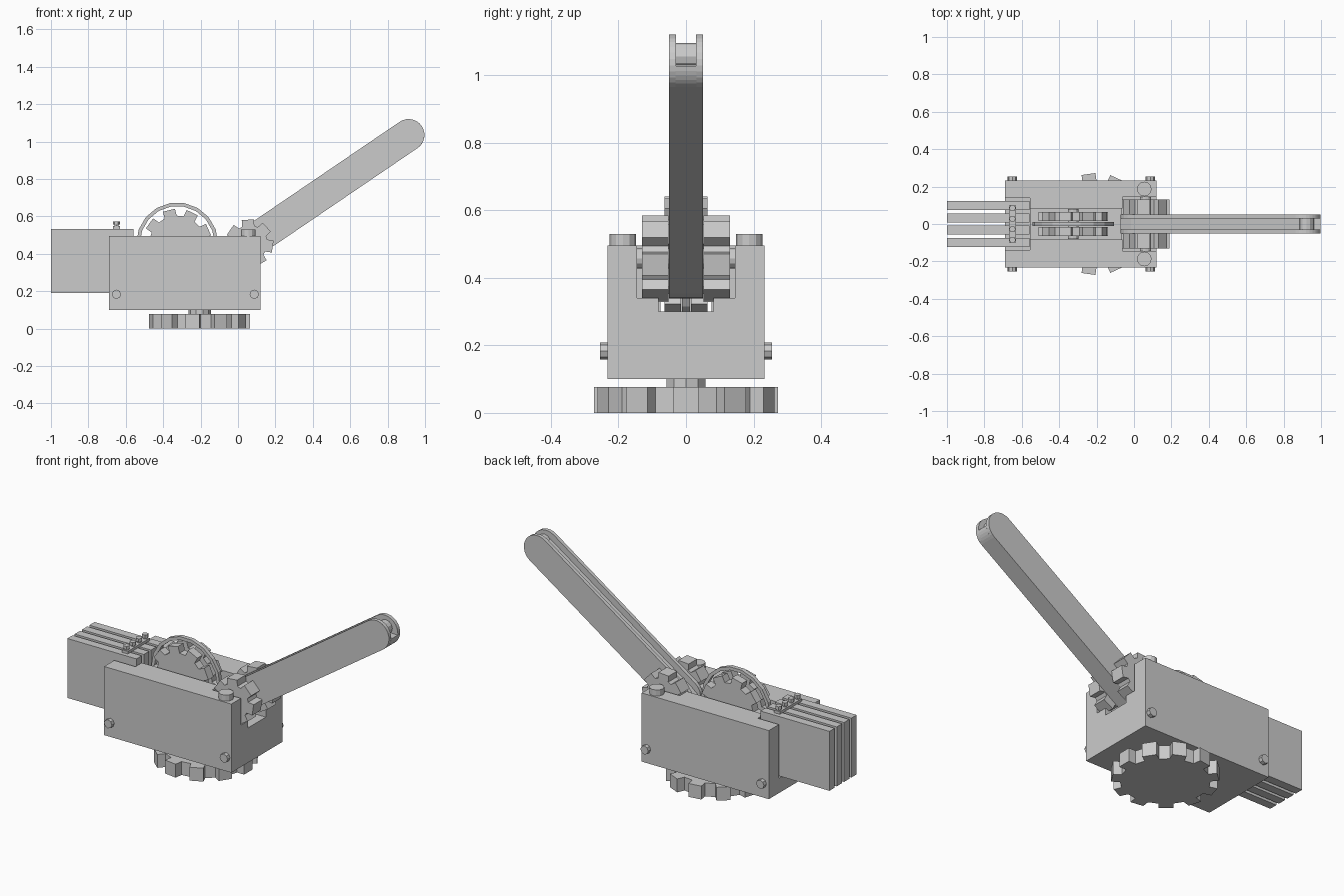
import bpy, bmesh
from math import sin, cos, pi, radians, atan2, hypot
from mathutils import Vector

if "Cube" in bpy.data.objects:
    bpy.data.objects.remove(bpy.data.objects["Cube"])


def prism(name, pts, lo, hi, axis='Y'):
    """Extrude a 2D outline along Y (outline in xz) or Z (outline in xy)."""
    bm = bmesh.new()
    to3 = (lambda a, b: (a, lo, b)) if axis == 'Y' else (lambda a, b: (a, b, lo))
    face = bm.faces.new([bm.verts.new(to3(a, b)) for a, b in pts])
    ext = bmesh.ops.extrude_face_region(bm, geom=[face])
    move = Vector((0, hi - lo, 0)) if axis == 'Y' else Vector((0, 0, hi - lo))
    bmesh.ops.translate(bm, vec=move, verts=[v for v in ext['geom'] if isinstance(v, bmesh.types.BMVert)])
    bmesh.ops.recalc_face_normals(bm, faces=bm.faces)
    me = bpy.data.meshes.new(name)
    bm.to_mesh(me)
    bm.free()
    ob = bpy.data.objects.new(name, me)
    bpy.context.collection.objects.link(ob)
    return ob


def box(name, x0, x1, y0, y1, z0, z1):
    return prism(name, [(x0, y0), (x1, y0), (x1, y1), (x0, y1)], z0, z1, 'Z')


def arc(cx, cy, r, a0, a1, n):
    return [(cx + r * cos(radians(a0 + (a1 - a0) * i / n)),
             cy + r * sin(radians(a0 + (a1 - a0) * i / n))) for i in range(n + 1)]


def disc(name, cx, cy, r, lo, hi, n=12, axis='Y'):
    return prism(name, arc(cx, cy, r, 0, 360, n)[:-1], lo, hi, axis)


def gear(name, cx, cy, root, tip, teeth, width, start, lo, hi, axis='Y'):
    pts = []
    for i in range(teeth):
        a = radians(start) + 2 * pi * i / teeth
        for r, s in ((root, -1), (tip, -1), (tip, 1), (root, 1)):
            w = s * width / 2
            pts.append((cx + r * cos(a) - w * sin(a), cy + r * sin(a) + w * cos(a)))
    return prism(name, pts, lo, hi, axis)


# Base gear and turning shaft
gear("base_gear", -0.205, 0, 0.225, 0.27, 11, 0.075, 0, 0, 0.077, 'Z')
disc("base_shaft", -0.205, 0, 0.06, 0.07, 0.12, 10, 'Z')

# Housing with wheel slot, crank notch and plate slot
body = box("housing", -0.69, 0.12, -0.232, 0.232, 0.10, 0.495)
cuts = [("wheel_slot", -0.57, 0.2, 0.082, 0.30),
        ("crank_notch", -0.062, 0.21, 0.145, 0.34),
        ("plate_slot", -0.8, -0.555, 0.14, 0.185)]
for name, x0, x1, y, z in cuts:
    cutter = box(name + "_cutter", x0, x1, -y, y, z, 0.7)
    cutter.hide_render = True
    cutter.hide_set(True)
    mod = body.modifiers.new(name, 'BOOLEAN')
    mod.operation = 'DIFFERENCE'
    mod.solver = 'EXACT'
    mod.object = cutter

# Stacked rear plates with their clamp bar and screws
for i, y in enumerate((-0.1, -0.033, 0.033, 0.1)):
    box(f"rear_plate_{i}", -1, -0.56, y - 0.024, y + 0.024, 0.19, 0.532)
    disc(f"clamp_screw_{i}", -0.65, y * 0.85, 0.011, 0.52, 0.56, 8, 'Z')
    disc(f"clamp_screw_head_{i}", -0.65, y * 0.85, 0.018, 0.555, 0.573, 6, 'Z')
box("clamp_bar", -0.668, -0.632, -0.1, 0.1, 0.53, 0.547)

# Toothed wheel pair, axle and hoop between them
WX, WZ = -0.325, 0.455
for s in (-1, 1):
    lo, hi = sorted((s * 0.015, s * 0.063))
    gear(f"wheel_gear_{s}", WX, WZ, 0.145, 0.183, 9, 0.066, 104, lo, hi)
disc("wheel_axle", WX, WZ, 0.028, -0.08, 0.08)
hoop = prism("wheel_hoop", [(0, 0), (1, 0), (0, 1)], 0, 1)
bm = bmesh.new()
rings = []
for x, z in arc(0, 0, 1, 0, 360, 18)[:-1]:
    rings.append([bm.verts.new((WX + x * r, y, WZ + z * r))
                  for r, y in ((0.219, -0.012), (0.219, 0.012), (0.2, 0.012), (0.2, -0.012))])
for i in range(18):
    a, b = rings[i], rings[(i + 1) % 18]
    for k in range(4):
        bm.faces.new((a[k], a[(k + 1) % 4], b[(k + 1) % 4], b[k]))
bmesh.ops.recalc_face_normals(bm, faces=bm.faces)
bm.to_mesh(hoop.data)
bm.free()

# Crank gears and axle
CX, CZ = 0.062, 0.457
for s in (-1, 1):
    lo, hi = sorted((s * 0.052, s * 0.13))
    gear(f"crank_gear_{s}", CX, CZ, 0.09, 0.125, 7, 0.065, 43, lo, hi)
disc("crank_axle", CX, CZ, 0.03, -0.16, 0.16)

# Crank arm: two cheeks, closed underside, tip pin
TX, TZ, R = 0.912, 1.035, 0.085
ang = atan2(TZ - CZ, TX - CX)
length = hypot(TX - CX, TZ - CZ)


def along(pts):
    return [(CX + u * cos(ang) - v * sin(ang), CZ + u * sin(ang) + v * cos(ang)) for u, v in pts]


START = -0.06
cheek = arc(length, 0, R, -90, 90, 14) + arc(START, 0, R, 90, 270, 10)
core = arc(length, 0, R, -90, -40, 5) + [(length + 0.03, -0.03), (length, 0.05), (START, 0.05)] + arc(START, 0, R, 150, 270, 7)
for s in (-1, 1):
    lo, hi = sorted((s * 0.03, s * 0.051))
    prism(f"arm_cheek_{s}", along(cheek), lo, hi)
prism("arm_core", along(core), -0.031, 0.031)
disc("arm_tip_pin", TX + 0.01, TZ + 0.02, 0.04, -0.031, 0.031)

# Side bolts and top caps
for s in (-1, 1):
    lo, hi = sorted((s * 0.22, s * 0.255))
    for i, x in enumerate((-0.65, 0.087)):
        disc(f"side_bolt_{s}_{i}", x, 0.183, 0.025, lo, hi, 8)
    disc(f"top_cap_{s}", 0.055, s * 0.187, 0.039, 0.48, 0.53, 12, 'Z')
